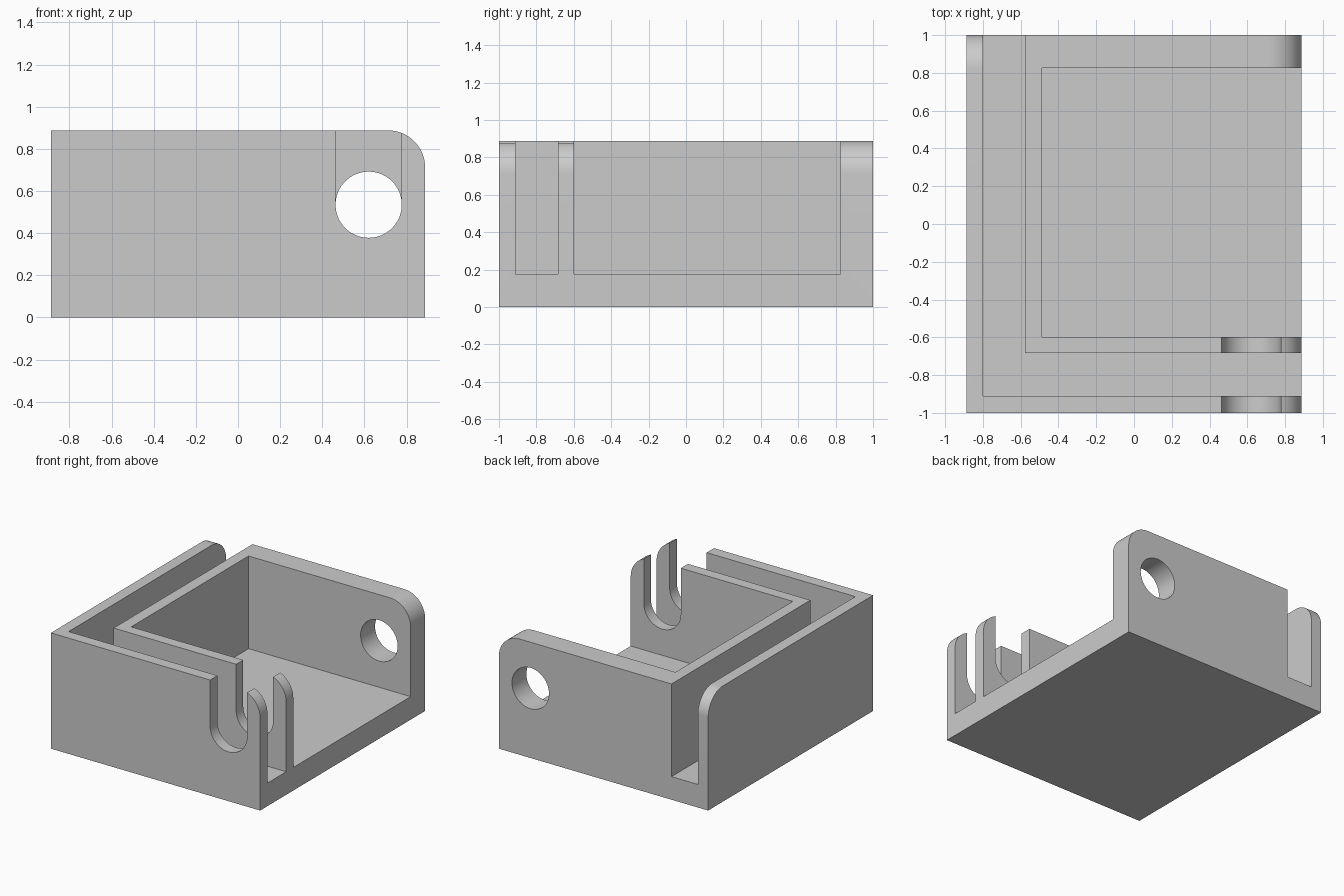
import bpy
import bmesh
from math import cos, sin, pi
from mathutils import Vector

default_cube = bpy.data.objects.get("Cube")
if default_cube:
    bpy.data.objects.remove(default_cube, do_unlink=True)

# Main dimensions
HX, HY, TOP = 0.888, 1.0, 0.888     # half width, half depth, height
FLOOR, R = 0.177, 0.177             # floor thickness, corner radius
HOLE_X, HOLE_Z, HOLE_R = 0.62, 0.535, 0.157
OUTER_X, INNER_X0, INNER_X1 = -0.80, -0.577, -0.488
OUTER_Y, INNER_Y0, INNER_Y1 = -0.911, -0.684, -0.598
BACK_Y = 0.825
OUT = 1.3                           # cutter reach beyond the body

grey = bpy.data.materials.new("light grey")
grey.use_nodes = True
colour = (0.6, 0.6, 0.6, 1)
grey.diffuse_color = colour
grey.node_tree.nodes["Principled BSDF"].inputs["Base Color"].default_value = colour


def arc(cx, cy, r, start, end, steps):
    """Points on an arc, angles in half turns."""
    angles = [pi * (start + (end - start) * i / steps) for i in range(steps + 1)]
    return [(cx + r * cos(a), cy + r * sin(a)) for a in angles]


def prism(name, profile, axis, start, end):
    """Extrude a closed 2D profile along the given axis."""
    def place(p, d):
        return {"x": (d, *p), "y": (p[0], d, p[1]), "z": (*p, d)}[axis]
    bm = bmesh.new()
    face = bm.faces.new([bm.verts.new(place(p, start)) for p in profile])
    ext = bmesh.ops.extrude_face_region(bm, geom=[face])
    moved = [v for v in ext["geom"] if isinstance(v, bmesh.types.BMVert)]
    bmesh.ops.translate(bm, verts=moved,
                        vec=Vector(place((0, 0), end - start)))
    bmesh.ops.recalc_face_normals(bm, faces=bm.faces)
    mesh = bpy.data.meshes.new(name)
    bm.to_mesh(mesh)
    bm.free()
    mesh.materials.append(grey)
    obj = bpy.data.objects.new(name, mesh)
    bpy.context.collection.objects.link(obj)
    return obj


# Solid block with its upper +x edge rounded
body = prism("bracket_body",
             [(-HX, 0), (HX, 0)] + arc(HX - R, TOP - R, R, 0, 0.5, 16) + [(-HX, TOP)],
             "y", -HY, HY)

cutters = [
    # Inner tray, open on the +x side
    prism("tray_cutter", [(INNER_X1, INNER_Y1), (OUT, INNER_Y1),
                          (OUT, BACK_Y), (INNER_X1, BACK_Y)], "z", FLOOR, OUT),
    # L-shaped channel between the outer and inner walls
    prism("channel_cutter", [(OUTER_X, OUTER_Y), (OUT, OUTER_Y), (OUT, INNER_Y0),
                             (INNER_X0, INNER_Y0), (INNER_X0, OUT), (OUTER_X, OUT)],
          "z", FLOOR, OUT),
    # Open-topped round slot through both front walls
    prism("slot_cutter", arc(HOLE_X, HOLE_Z, HOLE_R, 1, 2, 32)
          + [(HOLE_X + HOLE_R, OUT), (HOLE_X - HOLE_R, OUT)], "y", -OUT, 0),
    # Round hole in the back wall
    prism("hole_cutter", arc(HOLE_X, HOLE_Z, HOLE_R, 0, 2, 64)[:-1], "y", 0.5, OUT),
    # Rounded back end of the outer side wall
    prism("corner_cutter", arc(HY - R, TOP - R, R, 0, 0.5, 16)
          + [(HY - R, OUT), (OUT, OUT), (OUT, TOP - R)],
          "x", -OUT, (OUTER_X + INNER_X0) / 2),
]

# Carve the block, then discard the cutters
bpy.context.view_layer.objects.active = body
for cutter in cutters:
    cutter.hide_render = True
    mod = body.modifiers.new(cutter.name, "BOOLEAN")
    mod.operation = "DIFFERENCE"
    mod.solver = "EXACT"
    mod.object = cutter
    bpy.ops.object.modifier_apply(modifier=mod.name)
    bpy.data.objects.remove(cutter, do_unlink=True)

# Smooth the curved faces, keep the corners crisp
for obj in bpy.context.selected_objects:
    obj.select_set(False)
body.select_set(True)
bpy.ops.object.shade_smooth_by_angle(angle=pi / 6)
